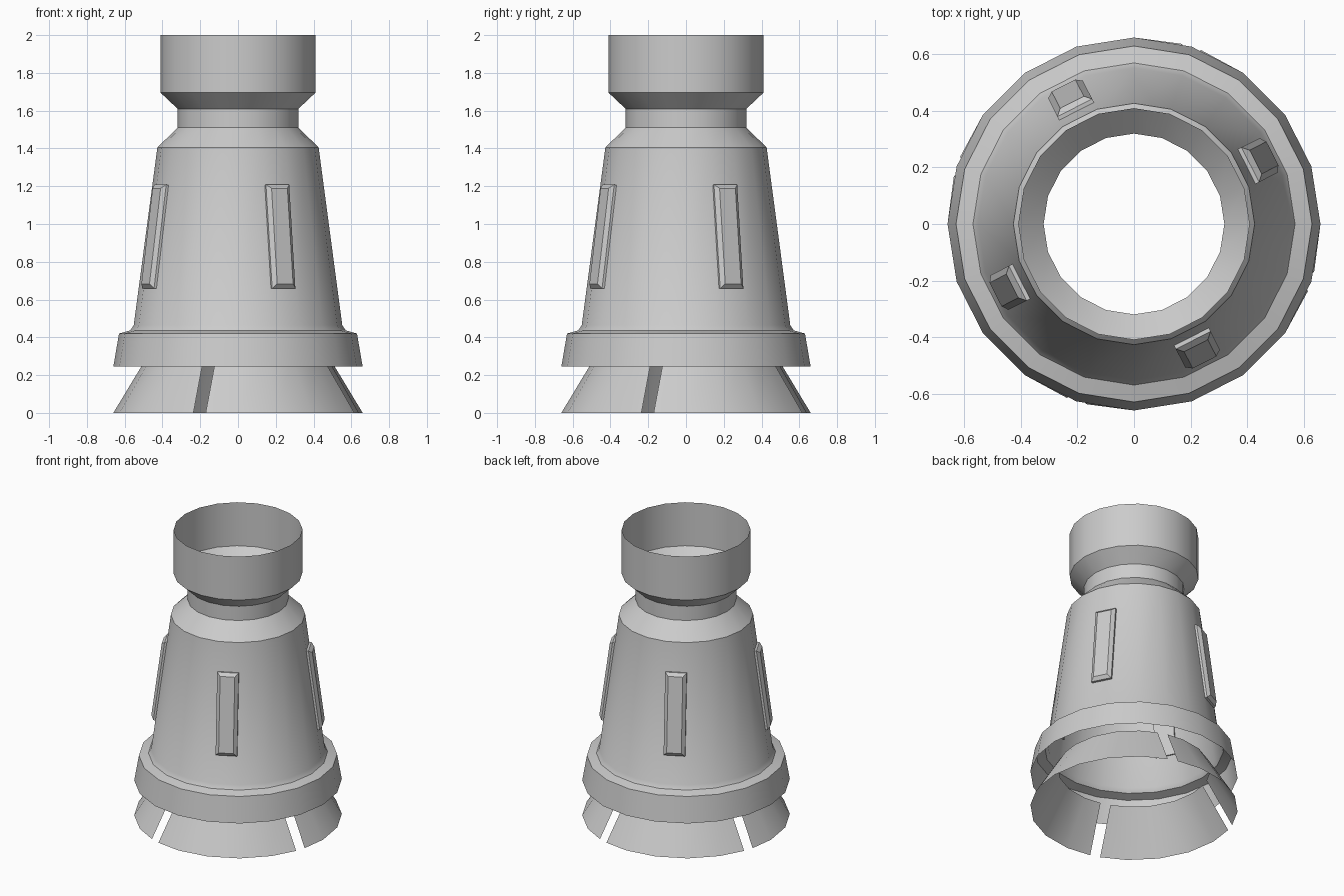
import bpy, bmesh
from math import sin, cos, asin, radians, atan2
from mathutils import Matrix, Vector

if "Cube" in bpy.data.objects:
    bpy.data.objects.remove(bpy.data.objects["Cube"])

SIDES = 20


def finish(bm, name, angle=30):
    bmesh.ops.recalc_face_normals(bm, faces=bm.faces)
    me = bpy.data.meshes.new(name)
    bm.to_mesh(me)
    bm.free()
    ob = bpy.data.objects.new(name, me)
    bpy.context.collection.objects.link(ob)
    bpy.ops.object.select_all(action='DESELECT')
    ob.select_set(True)
    bpy.context.view_layer.objects.active = ob
    bpy.ops.object.shade_smooth_by_angle(angle=radians(angle))
    return ob


def loft(bm, rows, closed):
    """Join rows of points with quads."""
    vs = [[bm.verts.new(p) for p in row] for row in rows]
    n = len(vs[0])
    for a, b in zip(vs, vs[1:]):
        for i in range(n if closed else n - 1):
            j = (i + 1) % n
            bm.faces.new((a[i], a[j], b[j], b[i]))
    return vs


# Turned shell: flared ring, tapered body, neck and open collar
profile = [(0.66, 0.245), (0.63, 0.42), (0.57, 0.437), (0.552, 0.465),
           (0.427, 1.405), (0.32, 1.51), (0.32, 1.61), (0.41, 1.695), (0.41, 2.0)]
bm = bmesh.new()
loft(bm, [[(r * cos(radians(18 * i)), r * sin(radians(18 * i)), z) for i in range(SIDES)]
          for r, z in profile], True)
finish(bm, "shell")

# Four skirt panels separated by narrow slots
HALF_SLOT = 0.034
bm = bmesh.new()
for q in range(4):
    start = radians(-18 + 90 * q)
    rows = []
    for r, z in ((0.66, 0.0), (0.485, 0.29)):
        gap = asin(HALF_SLOT / r)
        angles = [start + gap]
        angles += [radians(18 * k) for k in range(5 * q, 5 * q + 4)
                   if gap < radians(18 * k) - start < radians(90) - gap]
        angles += [start + radians(90) - gap]
        rows.append([(r * cos(a), r * sin(a), z) for a in angles])
    loft(bm, rows, False)
finish(bm, "skirt_panels")

# Four bevelled plates lying on the sloping body faces
slope = atan2(0.125 * cos(radians(9)), 0.94)
center = Vector((0.483, 0, 0.932))
for q in range(4):
    bm = bmesh.new()
    rows = [[(h, y * w, z * l) for y, z in ((-1, -1), (1, -1), (1, 1), (-1, 1))]
            for h, w, l in ((-0.01, 0.069, 0.277), (0.015, 0.069, 0.277), (0.034, 0.047, 0.255))]
    vs = loft(bm, rows, True)
    bm.faces.new(vs[0])
    bm.faces.new(vs[-1])
    place = (Matrix.Rotation(radians(27 + 90 * q), 4, 'Z') @ Matrix.Translation(center)
             @ Matrix.Rotation(-slope, 4, 'Y'))
    bm.transform(place)
    finish(bm, f"side_plate_{q + 1}", 20)
